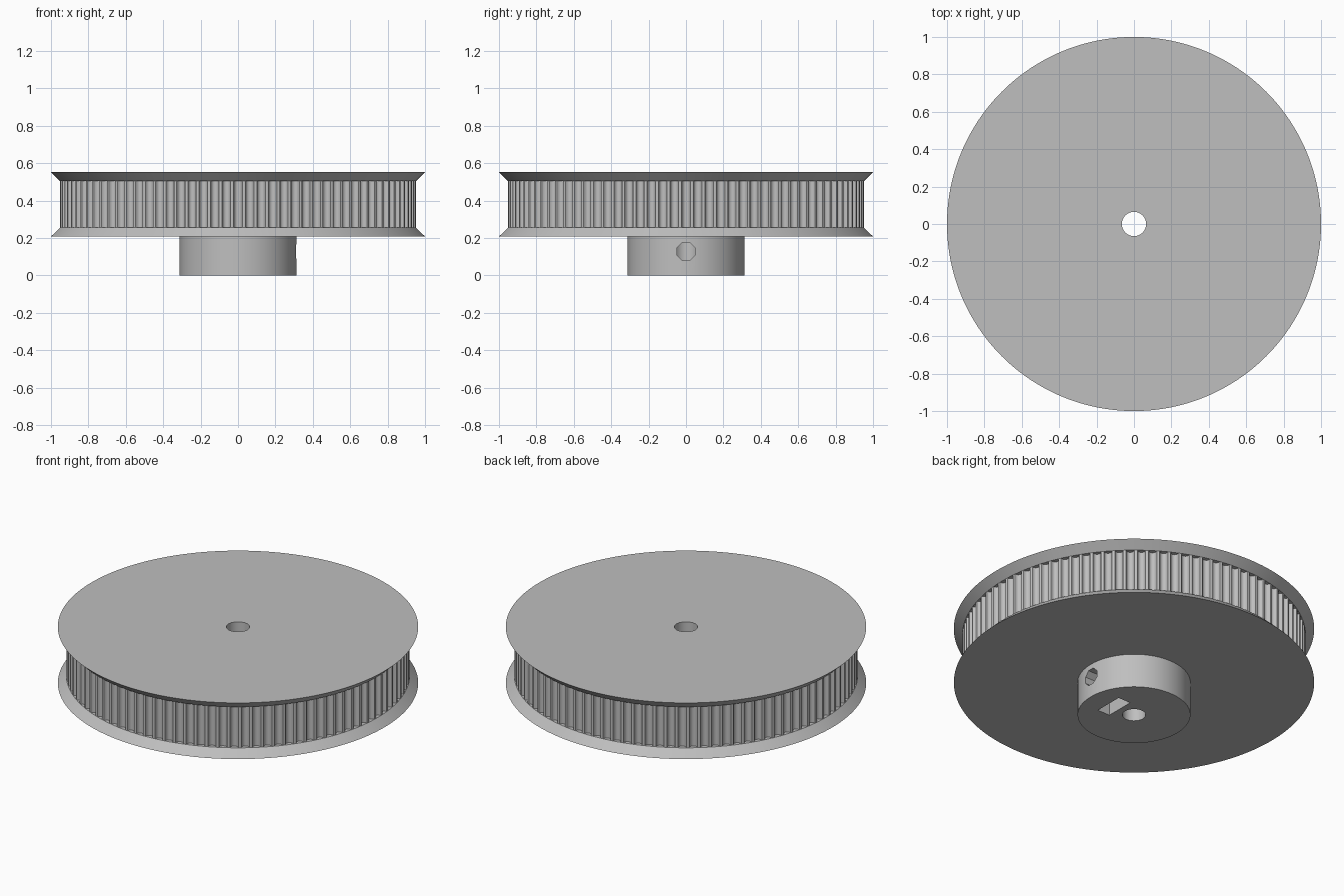
import bpy, bmesh, math
from mathutils import Matrix

if "Cube" in bpy.data.objects:
    bpy.data.objects.remove(bpy.data.objects["Cube"], do_unlink=True)

MM = 1 / 31.8            # model units per millimetre of the pulley
TEETH = 96
R_BELT = 30.3 * MM       # outside radius of the toothed rim
R_FLANGE = 1.0
Z_HUB, Z_LOW, Z_HIGH, Z_TOP = 0.208, 0.255, 0.506, 0.552
Z_SCREW = 0.128

grey = bpy.data.materials.new("plain grey")
grey.use_nodes = True
colour = (0.52, 0.52, 0.52, 1)
grey.diffuse_color = colour
grey.node_tree.nodes["Principled BSDF"].inputs["Base Color"].default_value = colour


def circle(radius, count):
    step = 2 * math.pi / count
    return [(radius * math.cos(i * step), radius * math.sin(i * step)) for i in range(count)]


def loft(name, lower, upper, z0, z1):
    """Solid between two outlines with equal point counts."""
    bm = bmesh.new()
    a = [bm.verts.new((x, y, z0)) for x, y in lower]
    b = [bm.verts.new((x, y, z1)) for x, y in upper]
    n = len(a)
    for i in range(n):
        j = (i + 1) % n
        bm.faces.new((a[i], a[j], b[j], b[i]))
    bm.faces.new(a[::-1])
    bm.faces.new(b)
    mesh = bpy.data.meshes.new(name)
    bm.to_mesh(mesh)
    bm.free()
    mesh.materials.append(grey)
    obj = bpy.data.objects.new(name, mesh)
    bpy.context.collection.objects.link(obj)
    return obj


def cutter(name, outline, z0, z1, matrix=Matrix()):
    obj = loft(name, outline, outline, z0, z1)
    obj.data.transform(matrix)
    obj.hide_render = True
    return obj


def tooth_outline():
    """Round-bottomed belt grooves repeated round the rim."""
    half = [(0.847, 0), (0.734, 0.037), (0.678, 0.13), (0.656, 0.238), (0.62, 0.343),
            (0.512, 0.54), (0.406, 0.637), (0.281, 0.707), (0.144, 0.75)]
    groove = [(-w, d) for w, d in half] + [(0, 0.764)] + half[::-1]
    mouth = math.sqrt(R_BELT ** 2 - (half[0][0] * MM) ** 2)
    points = []
    for i in range(TEETH):
        t = 2 * math.pi * i / TEETH
        for w, d in groove:
            r, s = mouth - d * MM, w * MM
            points.append((r * math.cos(t) - s * math.sin(t),
                           r * math.sin(t) + s * math.cos(t)))
    return points


# Solid parts
hub_ring = circle(0.313, 80)
teeth = tooth_outline()
hub = loft("hub", hub_ring, hub_ring, 0, Z_HUB)
lower_flange = loft("lower_flange", circle(R_FLANGE, 192), circle(R_BELT, 192), Z_HUB, Z_LOW)
toothed_rim = loft("toothed_rim", teeth, teeth, Z_LOW, Z_HIGH)
upper_flange = loft("upper_flange", circle(R_BELT, 192), circle(R_FLANGE, 192), Z_HIGH, Z_TOP)

# Cutters: shaft bore, set-screw hole, captive nut pocket and its entrance
along_x = Matrix.Translation((0, 0, Z_SCREW)) @ Matrix.Rotation(math.pi / 2, 4, 'Y')
bore = cutter("bore_cutter", circle(0.065, 40), -0.1, 0.7)
spin = Matrix.Rotation(math.pi / 8, 4, 'Z')
screw = cutter("screw_cutter", circle(0.052, 8), 0, 0.5, along_x @ spin)
nut_half, nut_in, nut_out = 0.0895, 0.103, 0.187
nut = cutter("nut_cutter", circle(nut_half / math.cos(math.pi / 6), 6),
             nut_in, nut_out, along_x)
slot_outline = [(nut_in, -nut_half), (nut_out, -nut_half), (nut_out, nut_half), (nut_in, nut_half)]
slot = cutter("slot_cutter", slot_outline, -0.1, Z_SCREW)

cuts = {hub: (bore, screw, nut, slot), lower_flange: (bore, nut),
        toothed_rim: (bore,), upper_flange: (bore,)}
for part, tools in cuts.items():
    bpy.ops.object.select_all(action='DESELECT')
    part.select_set(True)
    bpy.context.view_layer.objects.active = part
    for tool in tools:
        mod = part.modifiers.new(tool.name, 'BOOLEAN')
        mod.operation = 'DIFFERENCE'
        mod.solver = 'EXACT'
        mod.object = tool
        bpy.ops.object.modifier_apply(modifier=mod.name)
    bpy.ops.object.shade_smooth_by_angle(angle=math.radians(25))

for tool in (bore, screw, nut, slot):
    bpy.data.objects.remove(tool, do_unlink=True)
